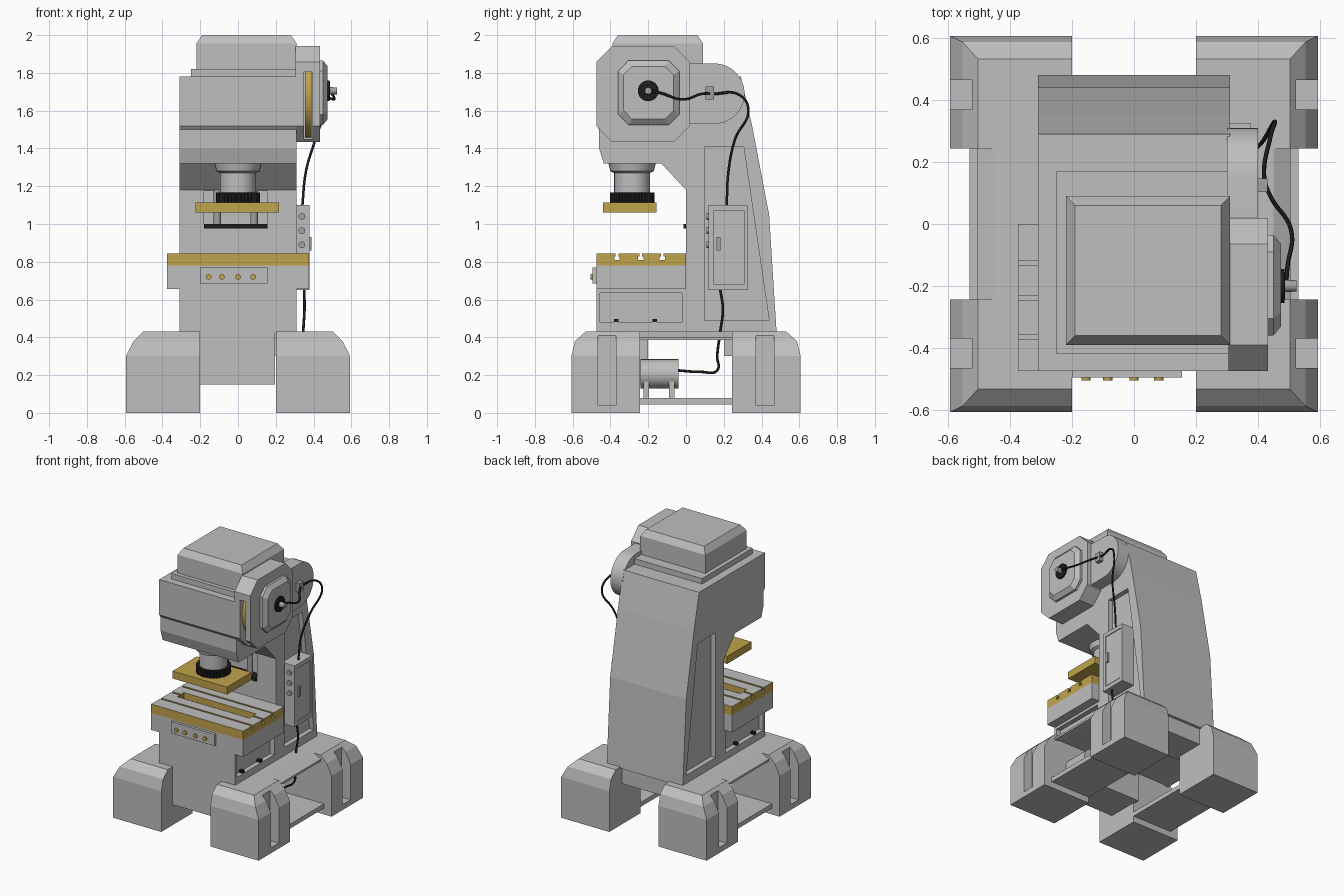
import bpy, bmesh, math
from mathutils import Vector

if "Cube" in bpy.data.objects:
    bpy.data.objects.remove(bpy.data.objects["Cube"])


def material(name, rgb):
    m = bpy.data.materials.new(name)
    m.diffuse_color = (*rgb, 1)
    m.use_nodes = True
    m.node_tree.nodes["Principled BSDF"].inputs["Base Color"].default_value = m.diffuse_color
    return m


GREY = material("machine grey", (0.52, 0.52, 0.52))
YELLOW = material("tool yellow", (0.53, 0.37, 0.07))
BLACK = material("rubber black", (0.012, 0.012, 0.012))
STEEL = material("steel grey", (0.36, 0.36, 0.36))


def loft(name, rings, mat=GREY, smooth=False):
    """Skin a list of equal-length rings and cap both ends."""
    bm = bmesh.new()
    vs = [[bm.verts.new(p) for p in r] for r in rings]
    n = len(rings[0])
    for a, b in zip(vs, vs[1:]):
        for i in range(n):
            bm.faces.new((a[i], a[(i + 1) % n], b[(i + 1) % n], b[i]))
    bm.faces.new(vs[0][::-1])
    bm.faces.new(vs[-1])
    bmesh.ops.recalc_face_normals(bm, faces=bm.faces)
    me = bpy.data.meshes.new(name)
    bm.to_mesh(me)
    bm.free()
    me.materials.append(mat)
    ob = bpy.data.objects.new(name, me)
    bpy.context.collection.objects.link(ob)
    if smooth:
        activate(ob)
        bpy.ops.object.shade_smooth_by_angle()
    return ob


def activate(ob):
    bpy.ops.object.select_all(action='DESELECT')
    ob.select_set(True)
    bpy.context.view_layer.objects.active = ob


def rect(x0, x1, y0, y1, z):
    return [(x0, y0, z), (x1, y0, z), (x1, y1, z), (x0, y1, z)]


def box(name, x0, x1, y0, y1, z0, z1, mat=GREY):
    return loft(name, [rect(x0, x1, y0, y1, z0), rect(x0, x1, y0, y1, z1)], mat)


def side_prism(name, x0, x1, yz, mat=GREY, smooth=False):
    return loft(name, [[(x, y, z) for y, z in yz] for x in (x0, x1)], mat, smooth)


def turned(name, axis, centre, steps, mat=GREY, n=32):
    """Stack of circles: steps are (offset along axis, radius)."""
    rings = []
    for d, r in steps:
        ring = []
        for i in range(n):
            a = 2 * math.pi * i / n
            u, v = r * math.cos(a), r * math.sin(a)
            off = {'x': (d, u, v), 'y': (u, d, v), 'z': (u, v, d)}[axis]
            ring.append(Vector(centre) + Vector(off))
        rings.append(ring)
    return loft(name, rings, mat, True)


def cut(ob, *cutters):
    for c in cutters:
        m = ob.modifiers.new("cut", 'BOOLEAN')
        m.operation, m.solver, m.object = 'DIFFERENCE', 'EXACT', c
        activate(ob)
        bpy.ops.object.modifier_apply(modifier=m.name)
        bpy.data.objects.remove(c)


def cable(name, pts):
    cu = bpy.data.curves.new(name, 'CURVE')
    cu.dimensions = '3D'
    cu.bevel_depth, cu.bevel_resolution, cu.resolution_u = 0.007, 2, 8
    sp = cu.splines.new('BEZIER')
    sp.bezier_points.add(len(pts) - 1)
    for b, p in zip(sp.bezier_points, pts):
        b.co = p
        b.handle_left_type = b.handle_right_type = 'AUTO'
    cu.materials.append(BLACK)
    ob = bpy.data.objects.new(name, cu)
    bpy.context.collection.objects.link(ob)
    activate(ob)
    bpy.ops.object.convert(target='MESH')


# C-shaped frame: bed, column and overhanging head in one profile
frame = side_prism("frame", -0.31, 0.31, [
    (0.48, 0.42), (0.44, 1.05), (0.35, 1.52), (0.29, 1.78), (-0.475, 1.78),
    (-0.475, 1.52), (-0.46, 1.50), (-0.46, 1.40), (-0.435, 1.32), (-0.13, 1.32),
    (0, 1.18), (0, 0.66), (-0.475, 0.66), (-0.475, 0.42)])
for s in (-1, 1):
    # tapered column recess and bed window on each side
    a, b = sorted((s * 0.275, s * 0.4))
    cut(frame, side_prism("column_cutter", a, b,
                          [(0.10, 1.41), (0.305, 1.41), (0.44, 0.49), (0.10, 0.49)]),
        box("bed_cutter", a, b, -0.455, -0.02, 0.48, 0.635))
    for y in (-0.37, -0.165):
        box("bed_stop", *sorted((s * 0.27, s * 0.305)), y - 0.012, y + 0.012, 0.48, 0.497, BLACK)
cut(frame, box("throat_cutter", -0.18, 0.155, -0.1, 0.06, 0.98, 1.175))

# throat guide: rods on a black bar
box("guide_bar", -0.18, 0.155, -0.012, 0.06, 0.975, 1.0, BLACK)
for x in (-0.11, 0.085):
    turned("guide_rod", 'z', (x, 0.02, 0), [(0.99, 0.02), (1.18, 0.02)], STEEL, 16)

# head cover steps
box("head_step", -0.25, 0.31, -0.42, 0.17, 1.77, 1.82)
loft("head_cap", [rect(-0.22, 0.31, -0.39, 0.09, 1.81), rect(-0.22, 0.31, -0.39, 0.09, 1.955),
                  rect(-0.19, 0.28, -0.36, 0.06, 2.0)])


# feet with mitred double chamfers on their outer sides
def foot(sx, sy):
    rings = []
    for z, dx, dy in ((0, 0, 0), (0.30, 0, 0), (0.38, 0.04, 0.02), (0.43, 0.09, 0.075)):
        rings.append(rect(sx * 0.2, sx * (0.593 - dx), sy * 0.243, sy * (0.607 - dy), z))
    f = loft("foot", rings)
    cut(f, box("slot_cutter", *sorted((sx * 0.52, sx * 0.7)), *sorted((sy * 0.37, sy * 0.465)),
               0.04, 0.41))


for sx in (-1, 1):
    for sy in (-1, 1):
        foot(sx, sy)
    # deck, sloped flap and lower shelf between the feet
    box("deck", *sorted((sx * 0.2, sx * 0.45)), -0.25, 0.25, 0.395, 0.43)
    loft("deck_flap", [[(sx * 0.45, y, 0.43), (sx * 0.505, y, 0.40), (sx * 0.505, y, 0.385),
                        (sx * 0.45, y, 0.395)] for y in (-0.243, 0.243)])
    box("shelf", *sorted((sx * 0.2, sx * 0.53)), -0.25, 0.25, 0.045, 0.078)
box("front_apron", -0.21, 0.195, -0.474, -0.2, 0.15, 0.54)
box("rear_beam", -0.21, 0.21, 0.2, 0.46, 0.30, 0.43)
box("centre_deck", -0.21, 0.21, -0.25, 0.25, 0.395, 0.428)

# work table: grey block with slotted bolster plate
box("table", -0.375, 0.375, -0.475, 0, 0.655, 0.78)
bolster = box("bolster", -0.375, 0.375, -0.475, 0, 0.78, 0.845, YELLOW)
for y in (-0.365, -0.24, -0.125):
    cut(bolster, box("neck_cutter", -0.5, 0.5, y - 0.007, y + 0.007, 0.82, 0.9),
        box("tee_cutter", -0.5, 0.5, y - 0.014, y + 0.014, 0.81, 0.828))
cut(bolster, box("window_cutter", -0.30, 0.29, -0.28, -0.20, 0.80, 0.9))
bolster.data.materials.clear()
for m in (YELLOW, GREY):
    bolster.data.materials.append(m)
for p in bolster.data.polygons:
    p.material_index = int(p.normal.z > 0.9 and p.center.z > 0.805)

# table control strip with yellow buttons
box("button_strip", -0.20, 0.155, -0.495, -0.47, 0.685, 0.77)
for x in (-0.155, -0.085, 0.0, 0.08):
    turned("strip_button", 'y', (x, 0, 0.72), [(-0.505, 0.015), (-0.49, 0.015)], YELLOW, 16)

# ram: flared collar, shaft, knurled nut and tool plate
turned("ram", 'z', (0, -0.285, 0), [(1.16, 0.095), (1.27, 0.095), (1.28, 0.115),
                                    (1.32, 0.125)], GREY)
nut = [[((0.118 if i % 2 else 0.111) * math.cos(math.tau * i / 72),
         (0.118 if i % 2 else 0.111) * math.sin(math.tau * i / 72) - 0.285, z)
        for i in range(72)] for z in (1.113, 1.167)]
loft("ram_nut", nut, BLACK)
box("tool_plate", -0.225, 0.218, -0.44, -0.157, 1.06, 1.115, YELLOW)


# flywheel housing with a slit showing the wheel rim
def octagon(x, y0, y1, z0, z1, c):
    return [(x, y0 + c, z0), (x, y1 - c, z0), (x, y1, z0 + c), (x, y1, z1 - c),
            (x, y1 - c, z1), (x, y0 + c, z1), (x, y0, z1 - c), (x, y0, z0 + c)]


cover = loft("flywheel_cover", [octagon(x, -0.475, 0.02, 1.435, 1.942, 0.085) for x in (0.305, 0.433)])
cut(cover, box("slit_cutter", 0.35, 0.395, -0.6, -0.25, 1.45, 1.805))
turned("flywheel", 'x', (0, -0.225, 1.69), [(0.355, 0.235), (0.388, 0.235)], YELLOW, 48)
loft("flywheel_cap", [octagon(0.43, -0.36, -0.035, 1.525, 1.865, 0.055),
                      octagon(0.45, -0.36, -0.035, 1.525, 1.865, 0.055),
                      octagon(0.475, -0.33, -0.065, 1.555, 1.835, 0.045)])
turned("hub", 'x', (0, -0.2, 1.705), [(0.47, 0.055), (0.485, 0.055), (0.487, 0.04)], BLACK)
turned("hub_plug", 'x', (0, -0.2, 1.705), [(0.48, 0.02), (0.525, 0.018)], STEEL, 16)

# rounded gear housing behind the flywheel
arc = [(0.15 + 0.16 * math.cos(a), 1.69 + 0.16 * math.sin(a))
       for a in (math.pi * (i / 20 - 0.5) for i in range(21))]
side_prism("gear_housing", 0.3, 0.40, arc + [(-0.05, 1.85), (-0.05, 1.53)], GREY, True)
box("cable_clip", 0.395, 0.43, 0.103, 0.147, 1.66, 1.727, STEEL)

# electrical box with recessed door, latch and buttons
cabinet = box("control_box", 0.27, 0.378, 0.12, 0.325, 0.65, 1.10)
cut(cabinet, box("door_cutter", 0.37, 0.5, 0.147, 0.308, 0.68, 1.072))
box("control_door", 0.36, 0.376, 0.151, 0.304, 0.684, 1.068)
box("door_latch", 0.37, 0.388, 0.162, 0.182, 0.86, 0.93, STEEL)
for z in (1.04, 0.965, 0.89):
    turned("box_button", 'y', (0.338, 0, z), [(0.108, 0.018), (0.125, 0.018)], STEEL, 16)

# motor on the shelf
turned("motor", 'y', (0.33, 0, 0.207), [(-0.24, 0.077), (-0.04, 0.077)])
for y in (-0.21, -0.075):
    box("motor_foot", 0.265, 0.395, y - 0.014, y + 0.014, 0.07, 0.17)

# cables
cable("upper_cable", [(0.49, -0.2, 1.705), (0.495, -0.14, 1.695), (0.507, -0.02, 1.66),
                      (0.44, 0.09, 1.69), (0.42, 0.15, 1.69), (0.44, 0.28, 1.685),
                      (0.455, 0.33, 1.61), (0.41, 0.26, 1.45), (0.36, 0.225, 1.28),
                      (0.34, 0.215, 1.09)])
cable("lower_cable", [(0.35, 0.18, 0.66), (0.352, 0.195, 0.55), (0.345, 0.18, 0.42),
                      (0.345, 0.165, 0.30), (0.345, 0.165, 0.225), (0.34, 0.08, 0.217),
                      (0.33, -0.045, 0.225)])
